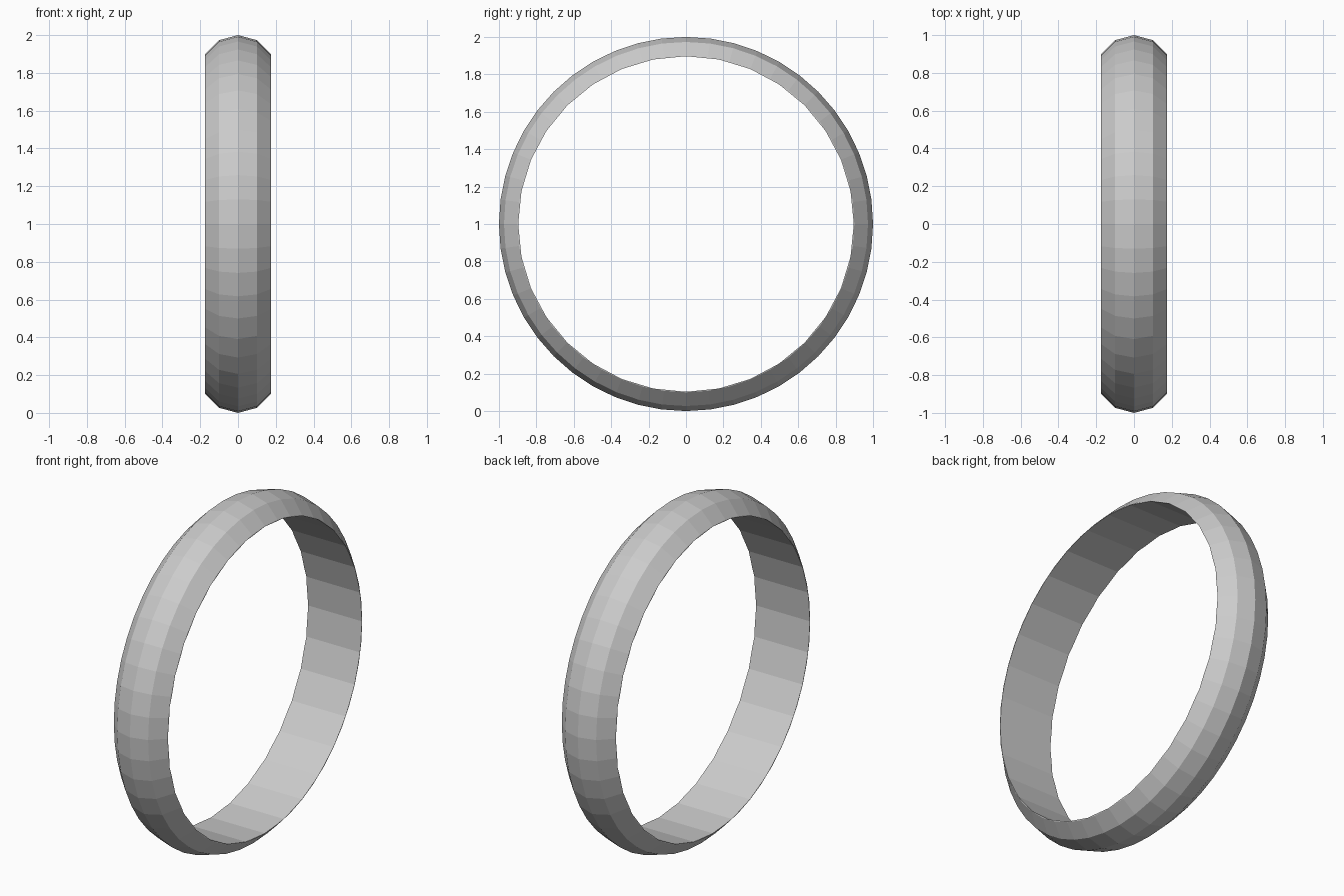
import bpy
from math import pi

if "Cube" in bpy.data.objects:
    bpy.data.objects.remove(bpy.data.objects["Cube"])

AXIS_X = (0, pi / 2, 0)
CENTRE = (0, 0, 1)

# Rounded band
bpy.ops.mesh.primitive_torus_add(major_radius=0.8, minor_radius=0.2,
                                 major_segments=48, minor_segments=12,
                                 location=CENTRE, rotation=AXIS_X)
band = bpy.context.object
band.name = "ring_band"

# Straight bore through the middle
bpy.ops.mesh.primitive_cylinder_add(vertices=32, radius=0.897, depth=2,
                                    location=CENTRE, rotation=AXIS_X)
bore = bpy.context.object
bore.name = "bore_cutter"
bore.hide_render = True

cut = band.modifiers.new("bore", 'BOOLEAN')
cut.operation = 'DIFFERENCE'
cut.solver = 'EXACT'
cut.object = bore

# Bake the cut and drop the cutter
bpy.context.view_layer.objects.active = band
bpy.ops.object.modifier_apply(modifier=cut.name)
bpy.data.objects.remove(bore, do_unlink=True)
for p in band.data.polygons:
    p.use_smooth = False
